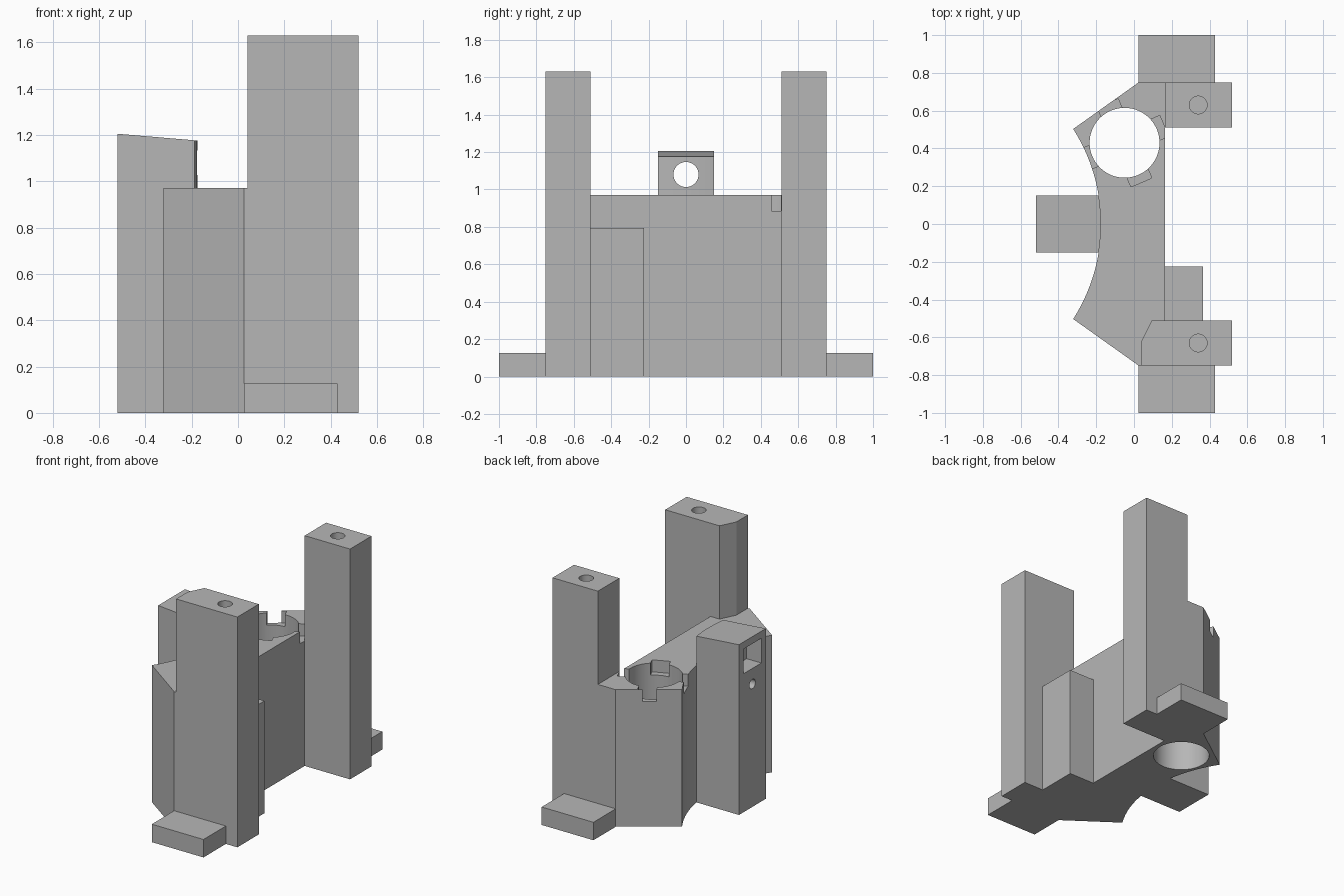
import bpy, bmesh, math
from mathutils import Matrix, Vector

old = bpy.data.objects.get("Cube")
if old:
    bpy.data.objects.remove(old, do_unlink=True)

grey = bpy.data.materials.new("plain grey")
grey.use_nodes = True
colour = (0.47, 0.47, 0.47, 1)
grey.diffuse_color = colour
grey.node_tree.nodes["Principled BSDF"].inputs["Base Color"].default_value = colour


def add_object(name, bm):
    bmesh.ops.recalc_face_normals(bm, faces=bm.faces)
    mesh = bpy.data.meshes.new(name)
    bm.to_mesh(mesh)
    bm.free()
    mesh.materials.append(grey)
    ob = bpy.data.objects.new(name, mesh)
    bpy.context.collection.objects.link(ob)
    return ob


def prism(name, outline, bottom, top):
    """Extrude a plan outline; top is a height or a function of x."""
    bm = bmesh.new()
    height = top if callable(top) else lambda x: top
    low = [bm.verts.new((x, y, bottom)) for x, y in outline]
    high = [bm.verts.new((x, y, height(x))) for x, y in outline]
    bm.faces.new(low)
    bm.faces.new(high)
    n = len(outline)
    for i in range(n):
        j = (i + 1) % n
        bm.faces.new((low[i], low[j], high[j], high[i]))
    return add_object(name, bm)


def box(name, x0, x1, y0, y1, z0, z1):
    return prism(name, [(x0, y0), (x1, y0), (x1, y1), (x0, y1)], z0, z1)


def rod(start, end, r0, r1=None):
    """Round cutter from start to end."""
    start, end = Vector(start), Vector(end)
    axis = end - start
    bm = bmesh.new()
    bmesh.ops.create_cone(bm, cap_ends=True, segments=64, radius1=r0,
                          radius2=r0 if r1 is None else r1, depth=axis.length)
    turn = axis.to_track_quat('Z', 'Y').to_matrix().to_4x4()
    bm.transform(Matrix.Translation((start + end) / 2) @ turn)
    return add_object("cutter", bm)


def cut(ob, *cutters):
    for c in cutters:
        c.hide_render = True
        mod = ob.modifiers.new("cut", 'BOOLEAN')
        mod.operation, mod.solver, mod.object = 'DIFFERENCE', 'EXACT', c
    graph = bpy.context.evaluated_depsgraph_get()
    mesh = bpy.data.meshes.new_from_object(ob.evaluated_get(graph))
    ob.modifiers.clear()
    ob.data = mesh
    for c in cutters:
        bpy.data.objects.remove(c, do_unlink=True)


# Concave arc shared by the body and the rear block
ARC_X, ARC_R = -1.109, 0.934


def arc(half_width, steps):
    a = math.asin(half_width / ARC_R)
    angles = [a - 2 * a * i / steps for i in range(steps + 1)]
    return [(ARC_X + ARC_R * math.cos(t), ARC_R * math.sin(t)) for t in angles]


BODY_TOP, FACE_X = 0.97, 0.165

# Main body with round well and four notches around its rim
body = prism("body", [(0.025, -0.75), (FACE_X, -0.75), (FACE_X, 0.75),
                      (0.025, 0.75)] + arc(0.503, 40), 0, BODY_TOP)
well = Vector((-0.05, 0.43, 0))
cutters = [rod(well + Vector((0, 0, -0.1)), well + Vector((0, 0, 1.2)), 0.185)]
for k in range(4):
    notch = box("cutter", 0.12, 0.228, -0.06, 0.06, 0.885, 1.1)
    notch.data.transform(Matrix.Translation(well)
                         @ Matrix.Rotation(math.radians(23 + 90 * k), 4, 'Z'))
    cutters.append(notch)
cut(body, *cutters)

# Tall posts and screw feet at both ends
parts = [body]
for side, label in ((-1, "right"), (1, "left")):
    ys = sorted((side * 0.51, side * 0.75))
    post = box(label + "_post", FACE_X, 0.52, *ys, 0, 1.63)
    cut(post, rod((0.34, side * 0.63, 1.3), (0.34, side * 0.63, 1.7), 0.047))
    ys = sorted((side * 0.75, side * 1.0))
    foot = box(label + "_foot", 0.025, 0.43, *ys, 0, 0.127)
    y = side * 0.875
    cut(foot, rod((0.225, y, -0.1), (0.225, y, 0.06), 0.053),
        rod((0.225, y, 0.03), (0.225, y, 0.137), 0.053, 0.094))
    parts += [post, foot]

# Chamfered shoulder widening the right post above the body
parts.append(prism("right_post_shoulder", [
    (0.04, -0.75), (FACE_X, -0.75), (FACE_X, -0.51), (0.095, -0.51),
    (0.04, -0.62)], BODY_TOP, 1.63))

# Side block with a blind screw hole
side_block = box("side_block", FACE_X, 0.365, -0.51, -0.225, 0, 0.795)
cut(side_block, rod((0.2, -0.38, 0.667), (0.4, -0.38, 0.667), 0.042))

# Rear block with sloped top, square pocket, round window and small hole
rear_block = prism("rear_block", [(-0.52, -0.15)] + arc(0.15, 12)[::-1]
                   + [(-0.52, 0.15)], 0, lambda x: 1.205 - 0.085 * (x + 0.52))
cut(rear_block,
    box("cutter", -0.6, -0.405, -0.1, 0.1, 0.98, 1.155),
    rod((-0.5, 0, 1.08), (-0.1, 0, 1.08), 0.067),
    rod((-0.6, 0, 0.87), (-0.35, 0, 0.87), 0.033))
parts += [side_block, rear_block]

# Smooth the curved walls and keep the edges crisp
bpy.ops.object.select_all(action='DESELECT')
for ob in parts:
    ob.select_set(True)
bpy.context.view_layer.objects.active = body
bpy.ops.object.shade_smooth_by_angle(angle=math.radians(25))
